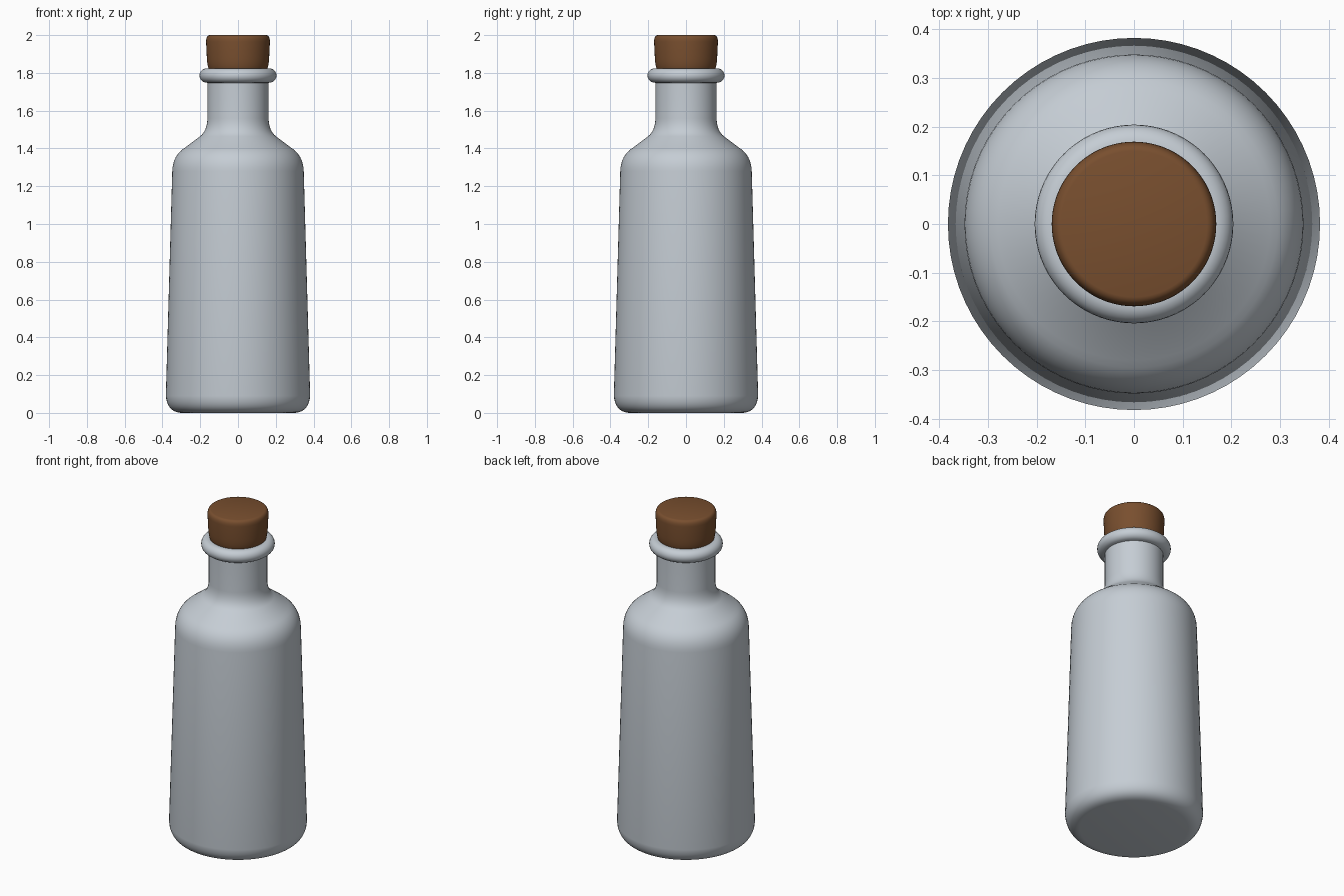
import bpy, bmesh, math

SEGMENTS = 72

cube = bpy.data.objects.get("Cube")
if cube:
    bpy.data.objects.remove(cube, do_unlink=True)


def material(name, color):
    mat = bpy.data.materials.new(name)
    mat.use_nodes = True
    mat.diffuse_color = color
    bsdf = mat.node_tree.nodes["Principled BSDF"]
    bsdf.inputs["Base Color"].default_value = color
    bsdf.inputs["Roughness"].default_value = 0.5
    return mat


def bend(a, control, b, steps=8):
    """Points of a rounded corner from a to b, pulled towards control."""
    points = []
    for i in range(steps + 1):
        t = i / steps
        points.append(tuple((1 - t) ** 2 * p + 2 * t * (1 - t) * c + t * t * q
                            for p, c, q in zip(a, control, b)))
    return points


def half_round(radius, z, size, steps=12):
    """Outward half circle, from its bottom to its top."""
    angles = [math.pi * (i / steps - 0.5) for i in range(steps + 1)]
    return [(radius + size * math.cos(a), z + size * math.sin(a)) for a in angles]


def lathe(name, profile, mat):
    """Turn (radius, height) points about the z axis and close both ends."""
    bm = bmesh.new()
    rings = []
    for r, z in profile:
        rings.append([bm.verts.new((r * math.cos(math.tau * i / SEGMENTS),
                                    r * math.sin(math.tau * i / SEGMENTS), z))
                      for i in range(SEGMENTS)])
    for low, high in zip(rings, rings[1:]):
        for i in range(SEGMENTS):
            j = (i + 1) % SEGMENTS
            bm.faces.new((low[i], low[j], high[j], high[i]))
    bm.faces.new(rings[0][::-1])
    bm.faces.new(rings[-1])
    mesh = bpy.data.meshes.new(name)
    bm.to_mesh(mesh)
    bm.free()
    mesh.materials.append(mat)
    obj = bpy.data.objects.new(name, mesh)
    bpy.context.collection.objects.link(obj)
    bpy.ops.object.select_all(action="DESELECT")
    obj.select_set(True)
    bpy.context.view_layer.objects.active = obj
    bpy.ops.object.shade_smooth_by_angle(angle=math.radians(40))
    return obj


glass = material("pale grey glass", (0.56, 0.61, 0.66, 1))
brown = material("brown cork", (0.19, 0.078, 0.028, 1))

# Bottle: rounded base, tapered body, sloping shoulder, neck, rolled lip, mouth
bottle = (
    bend((0.3, 0), (0.375, 0.005), (0.382, 0.09), 10)
    + bend((0.348, 1.28), (0.345, 1.365), (0.28, 1.405))
    + bend((0.2, 1.465), (0.163, 1.495), (0.162, 1.56))
    + [(0.162, 1.747)]
    + half_round(0.166, 1.786, 0.038)
    + [(0.15, 1.824), (0.15, 1.65)]
)
lathe("bottle", bottle, glass)

# Cork: plug inside the mouth, flaring to a softly rounded top
cork = (
    [(0.135, 1.68), (0.148, 1.8)]
    + bend((0.155, 1.82), (0.163, 1.84), (0.165, 1.88), 5)
    + bend((0.169, 1.965), (0.169, 1.997), (0.15, 2.0), 6)
)
lathe("cork", cork, brown)
